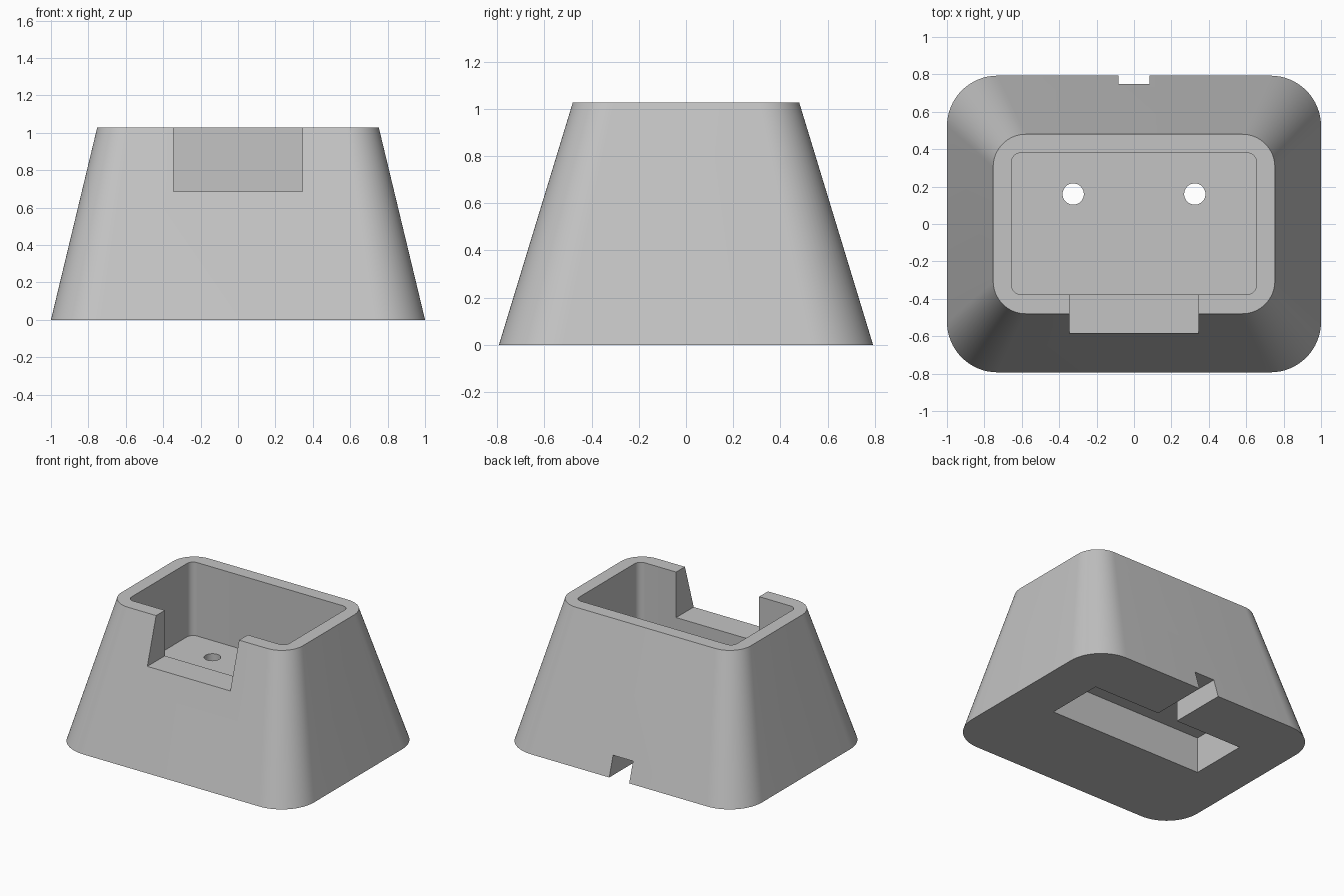
import bpy
import bmesh
import math

cube = bpy.data.objects.get("Cube")
if cube:
    bpy.data.objects.remove(cube, do_unlink=True)

grey = bpy.data.materials.new("plain grey")
grey.use_nodes = True
COLOUR = (0.55, 0.55, 0.55, 1)
grey.diffuse_color = COLOUR
grey.node_tree.nodes["Principled BSDF"].inputs["Base Color"].default_value = COLOUR


def rounded_ring(bm, half_x, half_y, radius, z, y_mid=0, steps=16):
    """One horizontal rounded rectangle of vertices."""
    verts = []
    for corner, (sx, sy) in enumerate([(1, 1), (-1, 1), (-1, -1), (1, -1)]):
        for i in range(steps + 1):
            a = (corner + i / steps) * math.pi / 2
            verts.append(bm.verts.new((sx * (half_x - radius) + radius * math.cos(a),
                                       y_mid + sy * (half_y - radius) + radius * math.sin(a), z)))
    return verts


def loft(name, *rings):
    """Solid between two rounded rectangles."""
    bm = bmesh.new()
    low, high = [rounded_ring(bm, *r) for r in rings]
    bm.faces.new(low[::-1])
    bm.faces.new(high)
    for i in range(len(low)):
        j = (i + 1) % len(low)
        bm.faces.new((low[i], low[j], high[j], high[i]))
    return finish(name, bm)


def finish(name, bm):
    mesh = bpy.data.meshes.new(name)
    bm.to_mesh(mesh)
    bm.free()
    mesh.materials.append(grey)
    obj = bpy.data.objects.new(name, mesh)
    bpy.context.scene.collection.objects.link(obj)
    return obj


def box(name, x, y0, y1, z0, z1):
    """Box centred on x = 0 with half width x."""
    bm = bmesh.new()
    bmesh.ops.create_cube(bm, size=1)
    for v in bm.verts:
        v.co = (v.co.x * 2 * x, y1 if v.co.y > 0 else y0, z1 if v.co.z > 0 else z0)
    return finish(name, bm)


def drill(name, x, y, radius, z0, z1):
    bm = bmesh.new()
    bmesh.ops.create_cone(bm, cap_ends=True, segments=32, radius1=radius,
                          radius2=radius, depth=z1 - z0)
    bmesh.ops.translate(bm, verts=bm.verts, vec=(x, y, (z0 + z1) / 2))
    return finish(name, bm)


# Tapered body
body = loft("tapered_stand", (1, 0.793, 0.27, 0), (0.753, 0.48, 0.175, 1.027))

# Top pocket, front opening, underside recess, cable channel and screw holes
cutters = [
    loft("top_pocket", (0.655, 0.378, 0.05, 0.475, 0.002), (0.655, 0.378, 0.05, 1.3, 0.002)),
    box("front_opening", 0.345, -1, -0.3, 0.685, 1.3),
    box("underside_recess", 0.64, -0.09, 0.355, -0.2, 0.27),
    box("cable_channel", 0.083, 0.2, 1, -0.2, 0.15),
]
cutters += [drill("screw_hole", x, 0.16, 0.057, 0.2, 0.6) for x in (-0.325, 0.325)]

bpy.ops.object.select_all(action='DESELECT')
bpy.context.view_layer.objects.active = body
body.select_set(True)
for cutter in cutters:
    mod = body.modifiers.new(cutter.name, 'BOOLEAN')
    mod.operation = 'DIFFERENCE'
    mod.solver = 'EXACT'
    mod.object = cutter
    bpy.ops.object.modifier_apply(modifier=mod.name)
    bpy.data.objects.remove(cutter, do_unlink=True)

bpy.ops.object.shade_smooth_by_angle(angle=math.radians(30))
